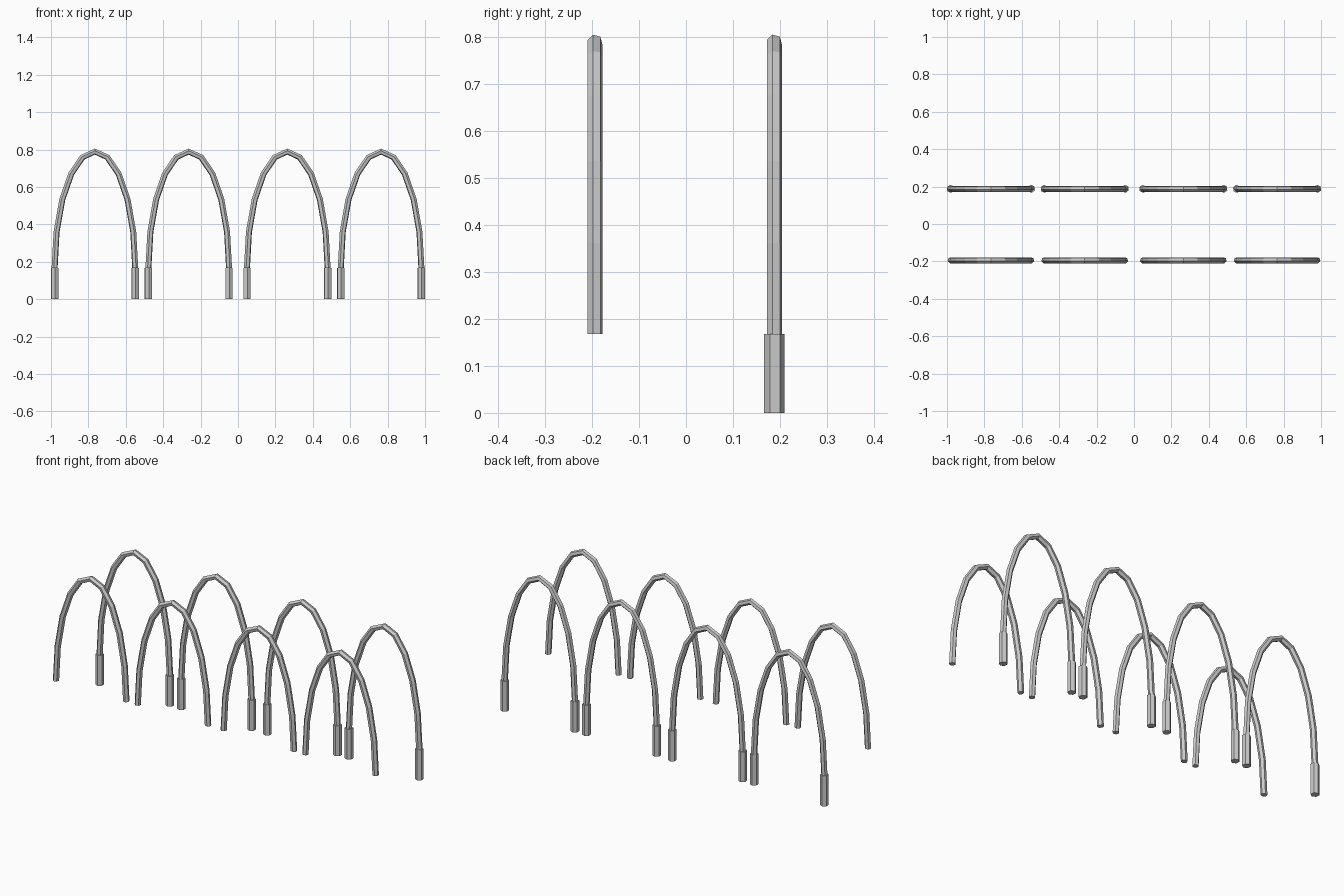
import bpy, bmesh
from math import sin, cos, pi, radians
from mathutils import Vector

if "Cube" in bpy.data.objects:
    bpy.data.objects.remove(bpy.data.objects["Cube"])

SIDES, STEPS = 6, 10
HALF_SPAN, BASE_Z, RISE = 0.2155, 0.168, 0.621
TUBE_R, SLEEVE_R = 0.0165, 0.0218
COLUMNS = (-0.765, -0.2635, 0.2635, 0.765)
BACK_Y, FRONT_Y = 0.188, -0.194


def sweep(name, path, radius, normals, turn):
    """Six-sided capped tube along a path lying in the XZ plane."""
    bm = bmesh.new()
    rings = []
    for p, n in zip(path, normals):
        ring = []
        for k in range(SIDES):
            a = radians(turn) + 2 * pi * k / SIDES
            ring.append(bm.verts.new(p + n * radius * cos(a) + Vector((0, radius * sin(a), 0))))
        rings.append(ring)
    for r0, r1 in zip(rings, rings[1:]):
        for k in range(SIDES):
            j = (k + 1) % SIDES
            bm.faces.new((r0[k], r0[j], r1[j], r1[k]))
    bm.faces.new(rings[0][::-1])
    bm.faces.new(rings[-1])
    bmesh.ops.recalc_face_normals(bm, faces=bm.faces)
    mesh = bpy.data.meshes.new(name)
    bm.to_mesh(mesh)
    bm.free()
    obj = bpy.data.objects.new(name, mesh)
    bpy.context.collection.objects.link(obj)
    return obj


def hoop(name, cx, y):
    """Half-elliptical bent rod."""
    path, normals = [], []
    for i in range(STEPS + 1):
        t = pi * i / STEPS
        path.append(Vector((cx + HALF_SPAN * cos(t), y, BASE_Z + RISE * sin(t))))
        normals.append(Vector((RISE * cos(t), 0, HALF_SPAN * sin(t))).normalized())
    return sweep(name, path, TUBE_R, normals, -15)


def sleeve(name, x, y):
    """Straight thicker socket that holds a hoop end."""
    out = Vector((1, 0, 0))
    return sweep(name, [Vector((x, y, 0)), Vector((x, y, BASE_Z))], SLEEVE_R, [out, out], -25)


# Two rows of four hoops; only the back row has ground sockets
for i, cx in enumerate(COLUMNS, 1):
    hoop(f"front_hoop_{i}", cx, FRONT_Y)
    hoop(f"back_hoop_{i}", cx, BACK_Y)
    for side, s in (("left", -1), ("right", 1)):
        sleeve(f"back_socket_{side}_{i}", cx + s * HALF_SPAN, BACK_Y)
